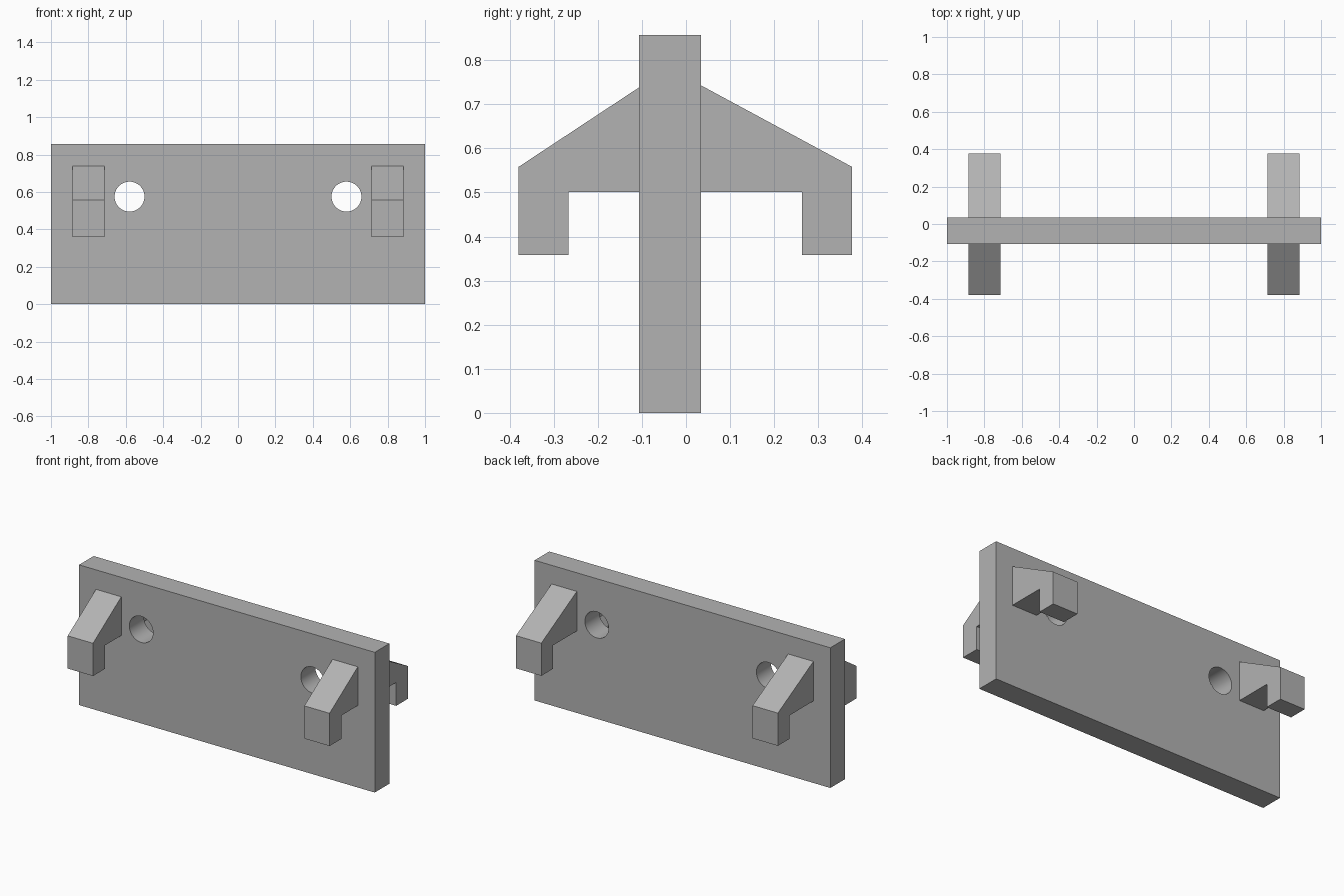
import bpy, bmesh
from mathutils import Matrix, Vector

cube = bpy.data.objects.get("Cube")
if cube:
    bpy.data.objects.remove(cube, do_unlink=True)

grey = bpy.data.materials.new("plain grey")
grey.use_nodes = True
COLOUR = (0.45, 0.45, 0.45, 1)
grey.diffuse_color = COLOUR
grey.node_tree.nodes["Principled BSDF"].inputs["Base Color"].default_value = COLOUR

PLATE_FRONT, PLATE_BACK, HEIGHT = -0.107, 0.034, 0.857
HOOK_X, HOOK_WIDTH = 0.80, 0.171
HOLE_X, HOLE_Z, HOLE_RADIUS = 0.58, 0.575, 0.08


def add_object(name, bm):
    bmesh.ops.recalc_face_normals(bm, faces=bm.faces)
    mesh = bpy.data.meshes.new(name)
    bm.to_mesh(mesh)
    bm.free()
    mesh.materials.append(grey)
    obj = bpy.data.objects.new(name, mesh)
    bpy.context.collection.objects.link(obj)
    return obj


def extrude_profile(name, points, x, width):
    """Extrude a (y, z) outline along x, centred on the given x."""
    bm = bmesh.new()
    face = bm.faces.new([bm.verts.new((x - width / 2, y, z)) for y, z in points])
    grown = bmesh.ops.extrude_face_region(bm, geom=[face])["geom"]
    verts = [v for v in grown if isinstance(v, bmesh.types.BMVert)]
    bmesh.ops.translate(bm, verts=verts, vec=Vector((width, 0, 0)))
    return add_object(name, bm)


# Upright plate
plate = extrude_profile("plate", [(PLATE_FRONT, 0), (PLATE_BACK, 0),
                                  (PLATE_BACK, HEIGHT), (PLATE_FRONT, HEIGHT)], 0, 2)

# Round screw holes through the plate
for side, x in (("right", -HOLE_X), ("left", HOLE_X)):
    bm = bmesh.new()
    bmesh.ops.create_cone(bm, cap_ends=True, segments=64, radius1=HOLE_RADIUS,
                          radius2=HOLE_RADIUS, depth=1,
                          matrix=Matrix.Translation((x, 0, HOLE_Z)) @ Matrix.Rotation(1.5707963, 4, "X"))
    cutter = add_object(side + "_hole_cutter", bm)
    cutter.hide_render = True
    cutter.hide_set(True)
    cut = plate.modifiers.new(side + "_hole", "BOOLEAN")
    cut.operation = "DIFFERENCE"
    cut.solver = "EXACT"
    cut.object = cutter

# Bake the holes, drop the cutters and smooth the hole walls
bpy.context.view_layer.objects.active = plate
plate.select_set(True)
for name in [m.name for m in plate.modifiers]:
    cutter = plate.modifiers[name].object
    bpy.ops.object.modifier_apply(modifier=name)
    bpy.data.objects.remove(cutter, do_unlink=True)
bpy.ops.object.shade_smooth_by_angle(angle=0.5)

# Sloping hooks with a downturned tip, on both faces of the plate
for face, root, inner, tip, root_top in (("front", PLATE_FRONT, -0.266, -0.38, 0.738),
                                         ("back", PLATE_BACK, 0.263, 0.377, 0.743)):
    outline = [(root, 0.501), (inner, 0.501), (inner, 0.358),
               (tip, 0.358), (tip, 0.558), (root, root_top)]
    for side, x in (("right", -HOOK_X), ("left", HOOK_X)):
        extrude_profile(f"{face}_{side}_hook", outline, x, HOOK_WIDTH)
